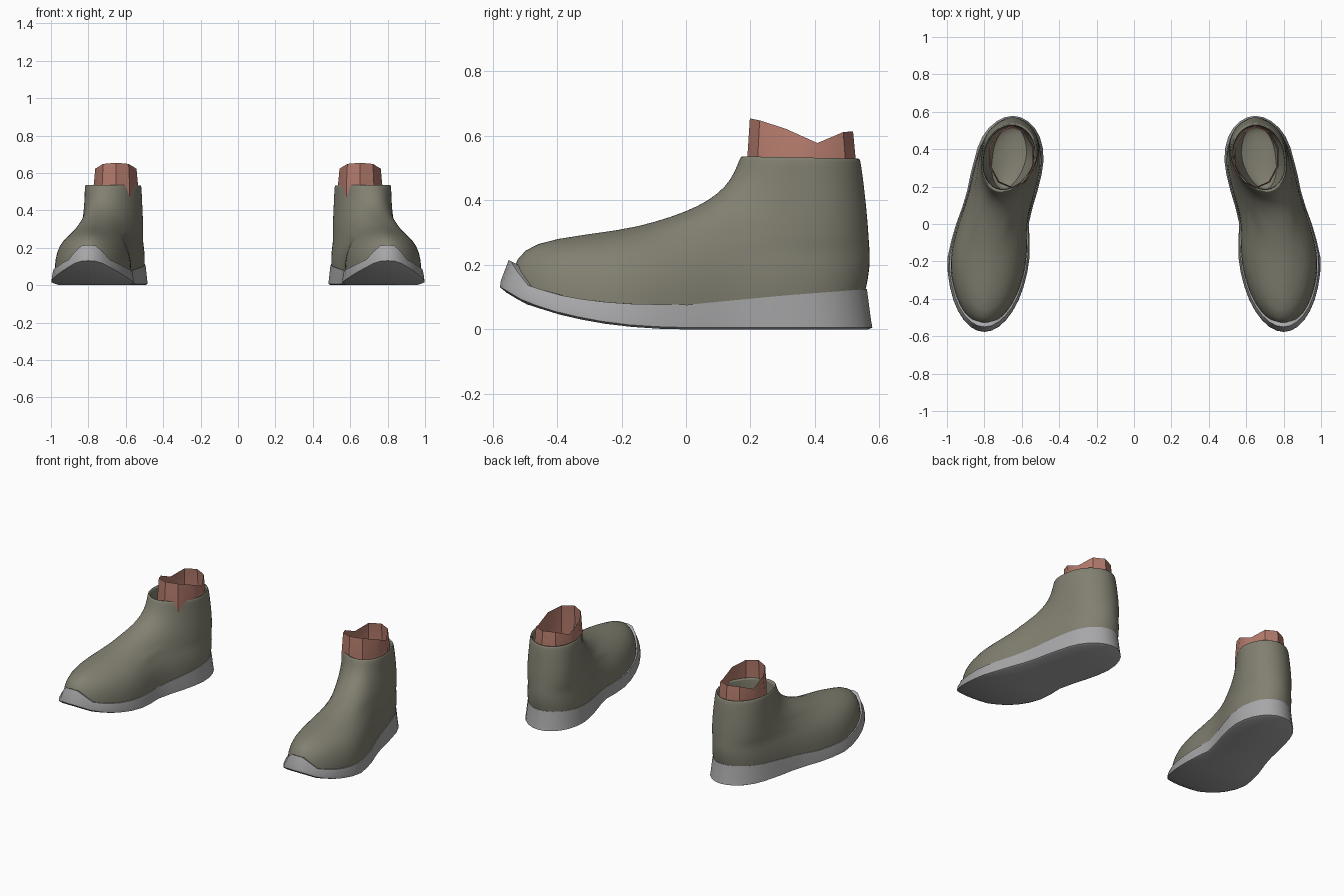
import bpy, bmesh
from math import sin, cos, pi, radians

cube = bpy.data.objects.get("Cube")
if cube:
    bpy.data.objects.remove(cube, do_unlink=True)

N = 40  # points around each boot ring


def material(name, rgb):
    m = bpy.data.materials.new(name)
    m.use_nodes = True
    m.diffuse_color = (*rgb, 1)
    bsdf = m.node_tree.nodes["Principled BSDF"]
    bsdf.inputs["Base Color"].default_value = (*rgb, 1)
    bsdf.inputs["Roughness"].default_value = 0.8
    return m


olive = material("olive leather", (0.223, 0.216, 0.165))
grey = material("grey rubber", (0.392, 0.392, 0.402))
rust = material("rust sock", (0.456, 0.198, 0.15))


def lerp(a, b, t):
    return a + (b - a) * t


def along(table, y):
    """Read a value from (y, value) pairs."""
    if y <= table[0][0]:
        return table[0][1]
    for (y0, v0), (y1, v1) in zip(table, table[1:]):
        if y <= y1:
            return lerp(v0, v1, (y - y0) / (y1 - y0))
    return table[-1][1]


# Foot shape, all measured from toe to heel
CENTRE = [(-0.57, 0.80), (-0.2, 0.78), (0, 0.757), (0.2, 0.697), (0.35, 0.667), (0.58, 0.648)]
WIDTH = [(-0.57, 0.25), (-0.4, 0.246), (-0.2, 0.235), (0, 0.194), (0.1, 0.19),
         (0.2, 0.2), (0.35, 0.232), (0.5, 0.268), (0.58, 0.27)]
BOTTOM = [(-0.575, 0.125), (-0.5, 0.08), (-0.4, 0.048), (-0.3, 0.025), (-0.2, 0.01), (-0.05, 0)]
RIM = [(-0.55, 0.165), (-0.5, 0.14), (-0.4, 0.108), (-0.3, 0.09), (-0.2, 0.08), (0, 0.076),
       (0.3, 0.105), (0.56, 0.125)]


def ring(front, back, s_front, s_back, height):
    """Closed foot outline; height(u, y, a) gives z."""
    pts = []
    for j in range(N):
        a = 2 * pi * j / N
        u = (1 - cos(a)) / 2
        y = lerp(front, back, u)
        w = along(WIDTH, y) * lerp(s_front, s_back, u)
        pts.append((along(CENTRE, y) + sin(a) * w, y, height(u, y, a)))
    return pts


def loft(name, rings, mat, cap_first=False, cap_last=False, smooth=0, angle=35):
    bm = bmesh.new()
    loops = [[bm.verts.new(p) for p in r] for r in rings]
    n = len(loops[0])
    for lo, hi in zip(loops, loops[1:]):
        for j in range(n):
            k = (j + 1) % n
            bm.faces.new((lo[j], lo[k], hi[k], hi[j]))
    # caps are strips running across the foot
    for use, lp in ((cap_first, loops[0]), (cap_last, loops[-1])):
        if use:
            for j in range(n // 2):
                corners = [lp[j], lp[j + 1], lp[n - j - 1], lp[(n - j) % n]]
                bm.faces.new(list(dict.fromkeys(corners)))
    bmesh.ops.recalc_face_normals(bm, faces=bm.faces)
    mesh = bpy.data.meshes.new(name)
    bm.to_mesh(mesh)
    bm.free()
    mesh.materials.append(mat)
    ob = bpy.data.objects.new(name, mesh)
    bpy.context.collection.objects.link(ob)
    bpy.ops.object.select_all(action='DESELECT')
    ob.select_set(True)
    bpy.context.view_layer.objects.active = ob
    bpy.ops.object.shade_smooth_by_angle(angle=radians(angle))
    if smooth:
        ob.modifiers.new("Smooth", 'SUBSURF').levels = smooth
        ob.modifiers["Smooth"].render_levels = smooth
    pair = ob.modifiers.new("Pair", 'MIRROR')
    pair.use_mirror_merge = False
    return ob


# Sole with turned-up toe and a raised toe bumper
def floor_z(lift):
    return lambda u, y, a: along(BOTTOM, y) + lift


def rim_z(u, y, a):
    off = abs(sin(a)) * 0.25
    bump = max(0, min(1, (0.105 - off) / 0.05)) if u < 0.5 else 0
    return along(RIM, y) + 0.05 * bump


loft("soles", [
    ring(-0.555, 0.565, 0.93, 0.95, floor_z(0)),
    ring(-0.577, 0.578, 1, 1, floor_z(0.006)),
    ring(-0.574, 0.574, 1, 0.99, floor_z(0.027)),
    ring(-0.55, 0.561, 0.97, 0.95, rim_z),
    ring(-0.52, 0.53, 0.9, 0.88, rim_z),
], grey, cap_first=True)

# Boot upper: front y, z; back y, z; front and back width; sag at the sides
STEPS = [
    (-0.54, 0.13, 0.553, 0.10, 0.95, 0.93, 0.06),
    (-0.542, 0.19, 0.567, 0.16, 0.94, 0.94, 0.05),
    (-0.51, 0.25, 0.573, 0.21, 0.82, 0.92, 0.03),
    (-0.42, 0.283, 0.571, 0.25, 0.66, 0.87, 0.02),
    (-0.2, 0.308, 0.568, 0.28, 0.64, 0.82, 0.01),
    (-0.1, 0.332, 0.566, 0.31, 0.65, 0.77, 0),
    (0, 0.365, 0.563, 0.345, 0.66, 0.72, 0),
    (0.07, 0.4, 0.559, 0.385, 0.68, 0.67, 0),
    (0.12, 0.44, 0.554, 0.43, 0.7, 0.62, 0),
    (0.15, 0.485, 0.548, 0.48, 0.72, 0.58, 0),
    (0.167, 0.533, 0.541, 0.527, 0.74, 0.545, 0),
    # collar edge and lining
    (0.172, 0.538, 0.536, 0.531, 0.72, 0.53, 0),
    (0.184, 0.535, 0.526, 0.528, 0.67, 0.5, 0),
    (0.187, 0.48, 0.524, 0.48, 0.66, 0.5, 0),
    (0.187, 0.15, 0.524, 0.15, 0.66, 0.5, 0),
]


def step_ring(yf, zf, yb, zb, sf, sb, sag):
    return ring(yf, yb, sf, sb, lambda u, y, a: lerp(zf, zb, u) - sag * abs(sin(a)))


loft("boot_uppers", [step_ring(*s) for s in STEPS], olive,
     cap_last=True, smooth=1, angle=60)

# Socks: faceted tubes with a dipped top edge
SOCK_TOP = [(0.195, 0.655), (0.26, 0.642), (0.31, 0.622), (0.41, 0.577), (0.49, 0.613), (0.525, 0.615)]


def sock_ring(rx, ry, z=None):
    pts = []
    for j in range(10):
        a = 2 * pi * j / 10
        y = 0.358 - ry * cos(a)
        pts.append((0.653 + rx * sin(a), y, along(SOCK_TOP, y) if z is None else z))
    return pts


loft("socks", [sock_ring(0.125, 0.168, 0.42), sock_ring(0.125, 0.168, 0.53),
               sock_ring(0.116, 0.16)], rust, angle=30)
